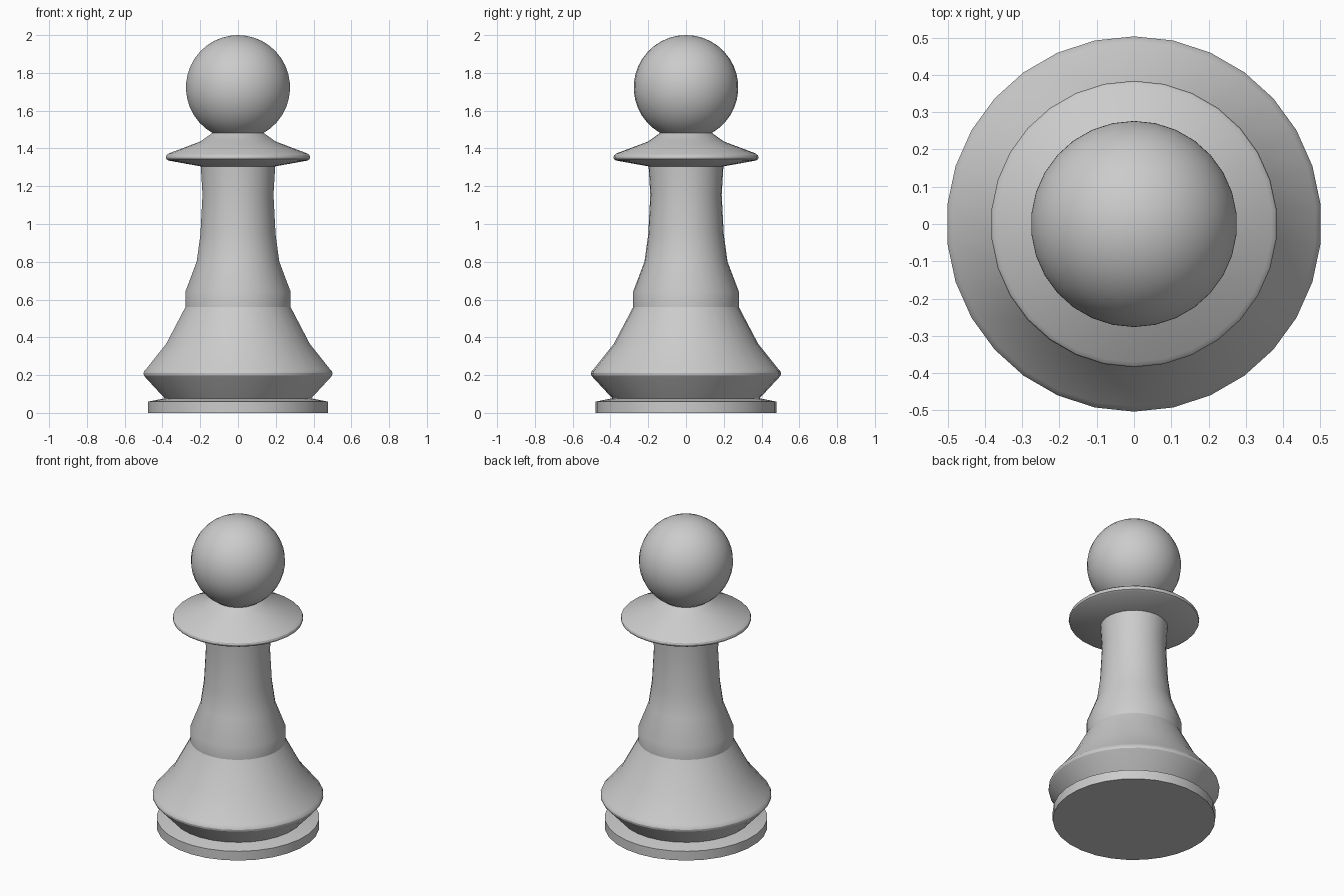
import bpy, bmesh
from math import sin, cos, pi, radians, asin

if "Cube" in bpy.data.objects:
    bpy.data.objects.remove(bpy.data.objects["Cube"])

SIDES = 30


def lathe(name, profile, angle=25):
    """Revolve an (r, z) profile, listed bottom to top, around the z axis."""
    bm = bmesh.new()
    rings = []
    for r, z in profile:
        if r == 0:
            rings.append([bm.verts.new((0, 0, z))] * SIDES)
        else:
            # a corner sits on +y, a flat side faces +x
            rings.append([bm.verts.new((r * cos(pi / 2 + 2 * pi * i / SIDES),
                                        r * sin(pi / 2 + 2 * pi * i / SIDES), z))
                          for i in range(SIDES)])
    for lo, hi in zip(rings, rings[1:]):
        for i in range(SIDES):
            j = (i + 1) % SIDES
            bm.faces.new(list(dict.fromkeys((lo[i], lo[j], hi[j], hi[i]))))
    mesh = bpy.data.meshes.new(name)
    bm.to_mesh(mesh)
    bm.free()
    obj = bpy.data.objects.new(name, mesh)
    bpy.context.collection.objects.link(obj)
    bpy.ops.object.select_all(action='DESELECT')
    obj.select_set(True)
    bpy.context.view_layer.objects.active = obj
    bpy.ops.object.shade_smooth_by_angle(angle=radians(angle))
    return obj


# Foot disc with closed underside
lathe("foot", [(0, 0), (0.478, 0), (0.478, 0.06), (0.39, 0.077)])

# Flared skirt, flat band and waisted stem
lathe("body", [(0.39, 0.077), (0.492, 0.187), (0.501, 0.198), (0.503, 0.21),
               (0.499, 0.221), (0.489, 0.232), (0.382, 0.366), (0.28, 0.56),
               (0.28, 0.642), (0.22, 0.8), (0.2, 0.945), (0.189, 1.155),
               (0.198, 1.305)])

# Thin collar
lathe("collar", [(0.198, 1.305), (0.37, 1.336), (0.381, 1.343), (0.384, 1.353),
                 (0.381, 1.363), (0.37, 1.373), (0.2, 1.437), (0.137, 1.482)])

# Ball head, cut off where it meets the collar
R, CZ = 0.277, 1.723
start = asin((1.482 - CZ) / R)
arc = [start + (pi / 2 - start) * k / 16 for k in range(16)]
lathe("head", [(R * cos(a), CZ + R * sin(a)) for a in arc] + [(0, CZ + R)])
